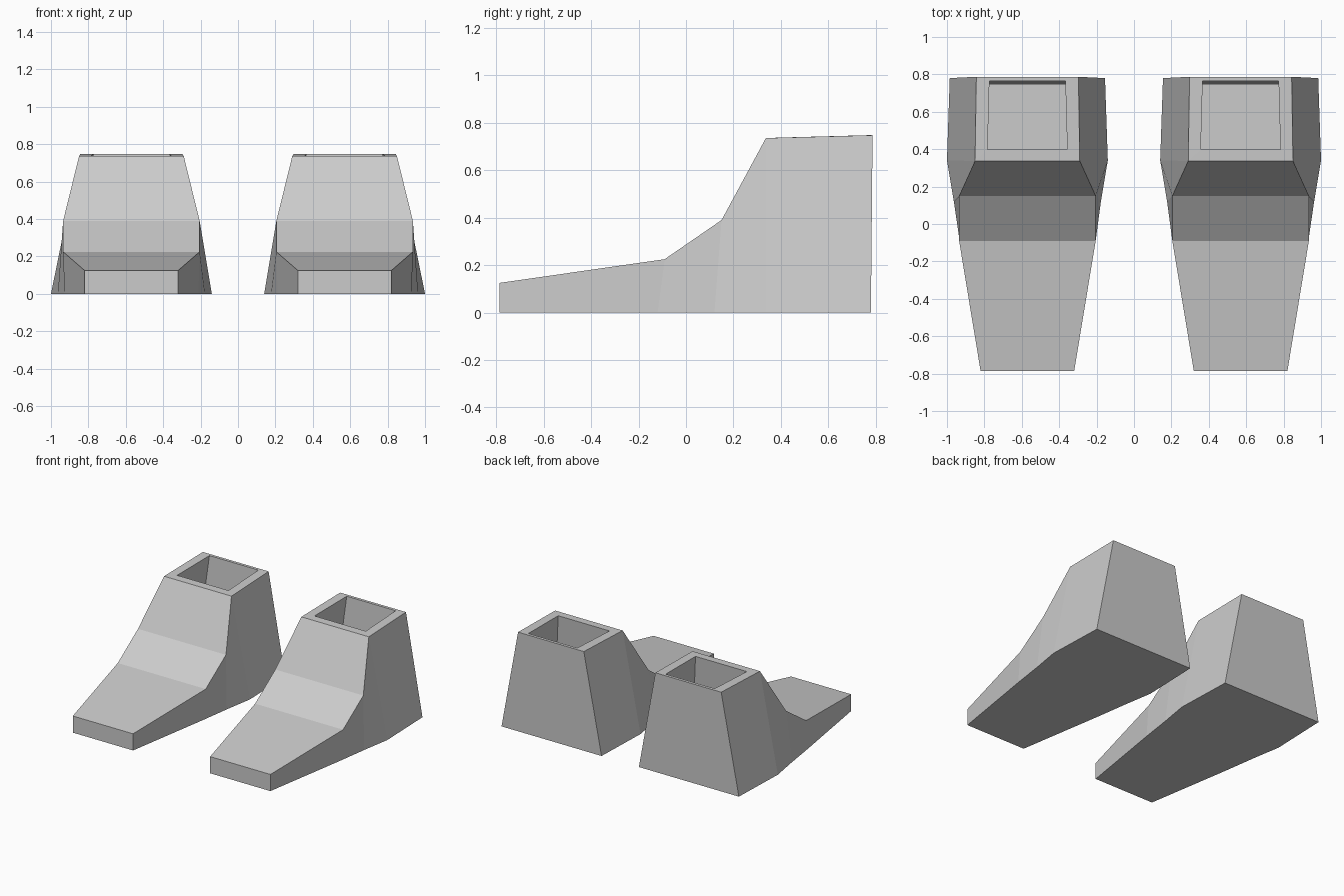
import bpy, bmesh

if "Cube" in bpy.data.objects:
    bpy.data.objects.remove(bpy.data.objects["Cube"])

CX = 0.57  # centre line of one boot

# Toe to heel: (bottom y, bottom half width, top y, top half width, top z)
SECTIONS = [
    (-0.787, 0.25, -0.787, 0.25, 0.125),
    (-0.12, 0.358, -0.09, 0.365, 0.225),
    (0.12, 0.393, 0.15, 0.365, 0.39),
    (0.34, 0.43, 0.337, 0.28, 0.736),
    (0.78, 0.415, 0.787, 0.273, 0.748),
]

bm = bmesh.new()


def pair(y, half, z):
    return [bm.verts.new((CX + s * half, y, z)) for s in (-1, 1)]


def quad_ring(front, back):
    a, b = pair(*front), pair(*back)
    return [a[0], a[1], b[1], b[0]]


def bridge(a, b, skip=()):
    for i in range(4):
        if i not in skip:
            j = (i + 1) % 4
            bm.faces.new((a[i], a[j], b[j], b[i]))


# Outer shell lofted from toe to heel, open at the ankle top
rings = [quad_ring((by, bw, 0), (ty, tw, tz)) for by, bw, ty, tw, tz in SECTIONS]
for k in range(4):
    bridge(rings[k], rings[k + 1], skip=(2,) if k == 3 else ())
bm.faces.new(rings[0])
bm.faces.new(rings[-1])

# Rim and the hollow for the leg
outer = [rings[3][3], rings[3][2], rings[4][2], rings[4][3]]
rim = quad_ring((0.397, 0.213, 0.738), (0.765, 0.203, 0.748))
floor = quad_ring((0.365, 0.25, 0.36), (0.745, 0.245, 0.36))
bridge(outer, rim)
bridge(rim, floor)
bm.faces.new(floor)

bmesh.ops.recalc_face_normals(bm, faces=bm.faces)
mesh = bpy.data.meshes.new("boots")
bm.to_mesh(mesh)
bm.free()
boots = bpy.data.objects.new("boots", mesh)
bpy.context.collection.objects.link(boots)

# Second boot
mirror = boots.modifiers.new("other_boot", 'MIRROR')
mirror.use_axis = (True, False, False)
mirror.use_mirror_merge = False
